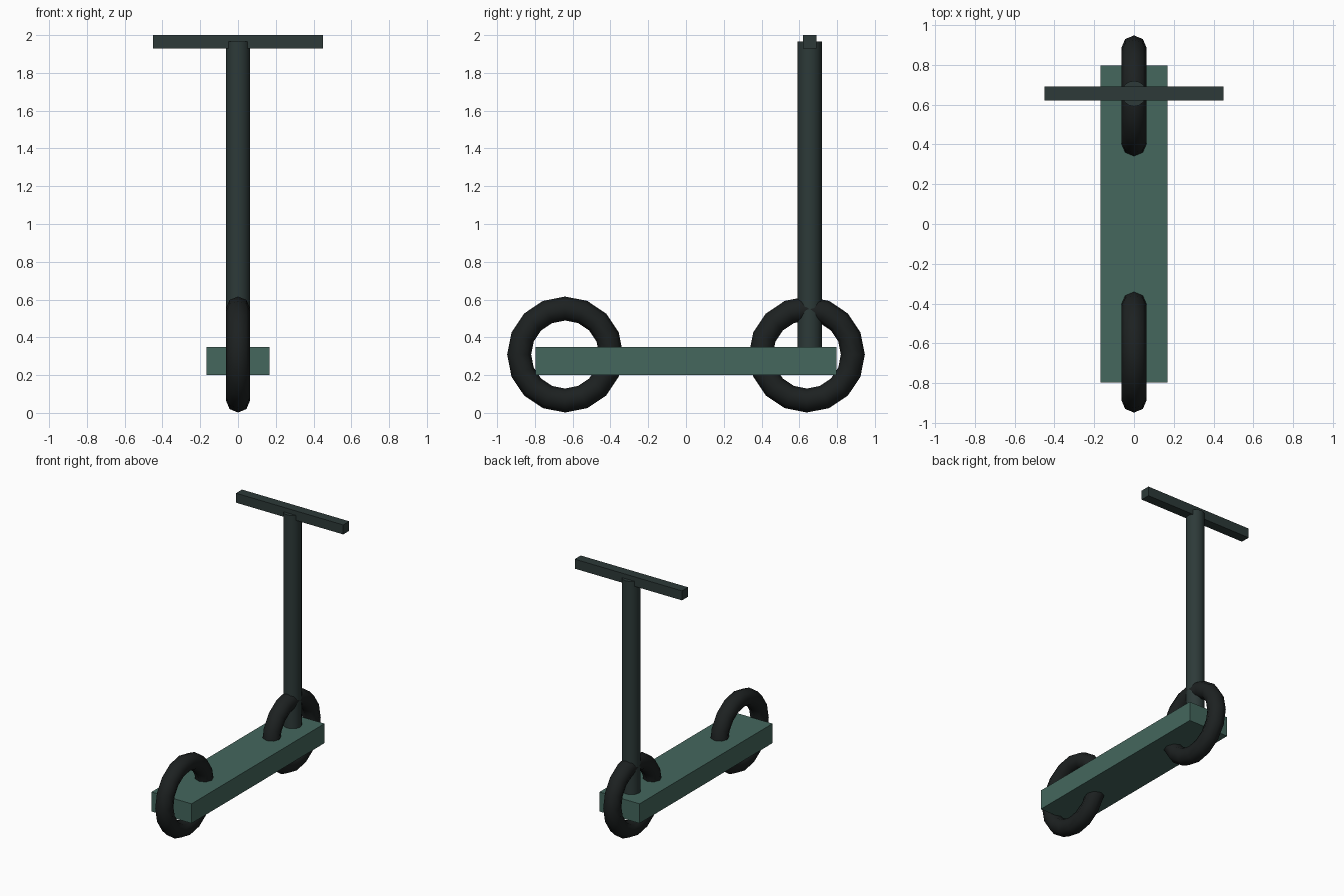
import bpy
from math import pi, radians

if "Cube" in bpy.data.objects:
    bpy.data.objects.remove(bpy.data.objects["Cube"])


def material(name, color):
    mat = bpy.data.materials.new(name)
    mat.diffuse_color = (*color, 1)
    mat.use_nodes = True
    mat.node_tree.nodes["Principled BSDF"].inputs["Base Color"].default_value = mat.diffuse_color
    return mat


TEAL = material("deck_teal", (0.058, 0.135, 0.11))
DARK = material("dark_metal", (0.026, 0.042, 0.040))
RUBBER = material("rubber", (0.012, 0.015, 0.015))


def finish(name, mat, smooth=False):
    ob = bpy.context.object
    ob.name = ob.data.name = name
    ob.data.materials.append(mat)
    bpy.ops.object.transform_apply(location=False, rotation=True, scale=True)
    if smooth:
        bpy.ops.object.shade_smooth_by_angle(angle=radians(60))
    return ob


def box(name, center, size, mat):
    bpy.ops.mesh.primitive_cube_add(size=1, location=center)
    bpy.context.object.scale = size
    return finish(name, mat)


STEER_Y = 0.655

# Standing deck
box("deck", (0, 0, 0.275), (0.336, 1.594, 0.148), TEAL)

# Ring wheels, front (+y end) and rear, passing through the deck
for name, y in (("steering_wheel_ring", 0.64), ("rear_wheel_ring", -0.64)):
    bpy.ops.mesh.primitive_torus_add(
        major_segments=16, minor_segments=8, major_radius=0.2435,
        minor_radius=0.0635, location=(0, y, 0.309), rotation=(0, pi / 2, 0))
    finish(name, RUBBER, smooth=True)

# Steering column rising from the deck
bottom, top = 0.30, 1.966
bpy.ops.mesh.primitive_cylinder_add(
    vertices=16, radius=0.064, depth=top - bottom,
    location=(0, STEER_Y, (top + bottom) / 2))
finish("steering_column", DARK, smooth=True)

# Handlebar
box("handlebar", (0, STEER_Y, 1.964), (0.90, 0.072, 0.072), DARK)
